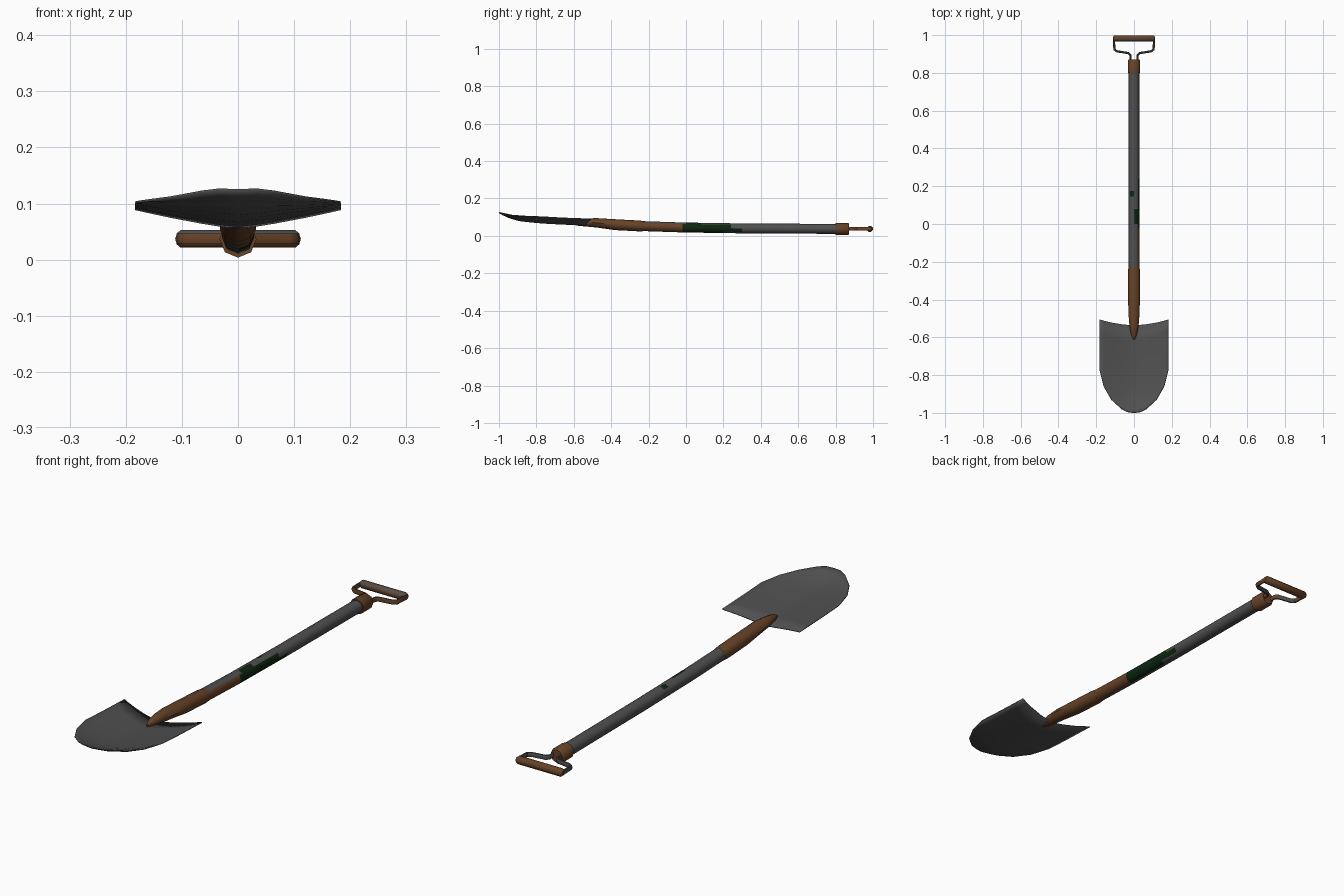
import bpy, bmesh, math
from mathutils import Vector

if "Cube" in bpy.data.objects:
    bpy.data.objects.remove(bpy.data.objects["Cube"])


def mat(name, rgb):
    m = bpy.data.materials.new(name)
    m.diffuse_color = (*rgb, 1)
    m.use_nodes = True
    m.node_tree.nodes["Principled BSDF"].inputs["Base Color"].default_value = m.diffuse_color
    return m


GRAY, BROWN, GREEN = 0, 1, 2
MATS = [mat("dark gray metal", (0.08, 0.08, 0.082)),
        mat("rust brown", (0.135, 0.055, 0.021)),
        mat("dark green", (0.004, 0.02, 0.006))]


def finish(bm, name, rule, angle=50):
    bmesh.ops.recalc_face_normals(bm, faces=bm.faces)
    for f in bm.faces:
        f.material_index = rule(f.calc_center_median(), f.normal)
    me = bpy.data.meshes.new(name)
    bm.to_mesh(me)
    bm.free()
    ob = bpy.data.objects.new(name, me)
    bpy.context.collection.objects.link(ob)
    for m in MATS:
        me.materials.append(m)
    bpy.ops.object.select_all(action='DESELECT')
    ob.select_set(True)
    bpy.context.view_layer.objects.active = ob
    bpy.ops.object.shade_smooth_by_angle(angle=math.radians(angle))
    return ob


def sweep(name, path, rule, n=8, phase=0.0):
    """Capped tube; path rows are x, y, z, half width, half height."""
    bm = bmesh.new()
    pts = [Vector(p[:3]) for p in path]
    rings = []
    for i, p in enumerate(path):
        a = (pts[i] - pts[max(i - 1, 0)]).xy
        b = (pts[min(i + 1, len(pts) - 1)] - pts[i]).xy
        t = Vector((0, 0))
        for d in (a, b):
            if d.length > 0:
                t += d.normalized()
        t.normalize()
        side = Vector((t.y, -t.x, 0))
        ring = []
        for k in range(n):
            ang = math.tau * k / n + phase
            ring.append(bm.verts.new(pts[i] + side * p[3] * math.cos(ang)
                                     + Vector((0, 0, p[4] * math.sin(ang)))))
        rings.append(ring)
    for r, s in zip(rings, rings[1:]):
        for k in range(n):
            j = (k + 1) % n
            bm.faces.new((r[k], r[j], s[j], s[k]))
    bm.faces.new(rings[0])
    bm.faces.new(rings[-1])
    return finish(bm, name, rule)


def lerp_table(table, v):
    for (a, fa), (b, fb) in zip(table, table[1:]):
        if v <= b:
            return fa + (fb - fa) * max(0, (v - a) / (b - a))
    return table[-1][1]


# blade: dished sheet with a rounded, upturned tip
FRONT = [(0, -1), (0.035, -0.995), (0.065, -0.98), (0.12, -0.93), (0.16, -0.86), (0.183, -0.77)]
SPINE = [(-1, 0.124), (-0.96, 0.101), (-0.9, 0.082), (-0.8, 0.07), (-0.66, 0.062), (-0.5, 0.056)]
bm = bmesh.new()
cols = []
for x in [-f[0] for f in reversed(FRONT[1:])] + [f[0] for f in FRONT]:
    u = abs(x) / 0.183
    y0, y1 = lerp_table(FRONT, abs(x)), -0.535 + 0.03 * u * u
    col = []
    for i in range(9):
        y = y0 + (y1 - y0) * (i / 8) ** 1.5
        z = lerp_table(SPINE, y) + 0.034 * u ** 1.3
        col.append(bm.verts.new((x, y, z)))
    cols.append(col)
for a, b in zip(cols, cols[1:]):
    for i in range(8):
        bm.faces.new((a[i], b[i], b[i + 1], a[i + 1]))
blade = finish(bm, "blade", lambda c, n: GRAY)
sol = blade.modifiers.new("thickness", 'SOLIDIFY')
sol.thickness = 0.004
sol.offset = 0

# socket: tapered brown piece straddling the blade
sweep("socket", [(0, -0.612, 0.069, 0.004, 0.006), (0, -0.585, 0.071, 0.016, 0.016),
                 (0, -0.54, 0.0715, 0.024, 0.021), (0, -0.48, 0.07, 0.029, 0.025),
                 (0, -0.38, 0.06, 0.032, 0.029), (0, -0.25, 0.053, 0.032, 0.029),
                 (0, -0.225, 0.052, 0.029, 0.027)], lambda c, n: BROWN)


# shaft: gray, with rust on the right and underside and worn green patches
def shaft_rule(c, n):
    if c.y < -0.02:
        return BROWN if n.x > 0.8 or (n.x > 0.3 and n.z < 0) else GRAY
    if n.x > 0.8 and c.y < (0.24 if n.z > 0 else 0.3):
        return GREEN
    if 0.3 < n.x < 0.8 and (c.y < 0.2 if n.z < 0 else 0 < c.y < 0.08):
        return GREEN
    if n.x < -0.3 and n.z > 0.8 and 0.145 < c.y < 0.175:
        return GREEN
    return GRAY


SHAFT_Z = [(-0.24, 0.0525), (-0.02, 0.045), (0.3, 0.04), (0.86, 0.037)]
sweep("shaft", [(0, y, lerp_table(SHAFT_Z, y), 0.0285, 0.0265) for y in
                (-0.24, -0.02, 0, 0.08, 0.145, 0.175, 0.2, 0.24, 0.3, 0.6, 0.86)], shaft_rule)

# collar at the top of the shaft
sweep("collar", [(0, 0.8, 0.0365, 0.033, 0.033), (0, 0.866, 0.0365, 0.033, 0.033),
                 (0, 0.872, 0.0365, 0.028, 0.028)], lambda c, n: BROWN)

# bent arms carrying the grip
for s, label in ((1, "right"), (-1, "left")):
    path = [(0.018, 0.86), (0.019, 0.895), (0.03, 0.905), (0.09, 0.914), (0.104, 0.924), (0.106, 0.982)]
    sweep("handle_arm_" + label, [(s * x, y, 0.037, 0.006, 0.011) for x, y in path],
          lambda c, n: BROWN if n.y < -0.1 or n.x > 0.6 else GRAY, n=6)

# grip: cross bar with chamfered ends
sweep("grip", [(x, 0.983, 0.037, r, r) for x, r in
               ((-0.11, 0.01), (-0.102, 0.017), (0.102, 0.017), (0.11, 0.01))],
      lambda c, n: GRAY if n.y < -0.3 and n.z > 0.5 else BROWN, phase=math.pi / 8)
